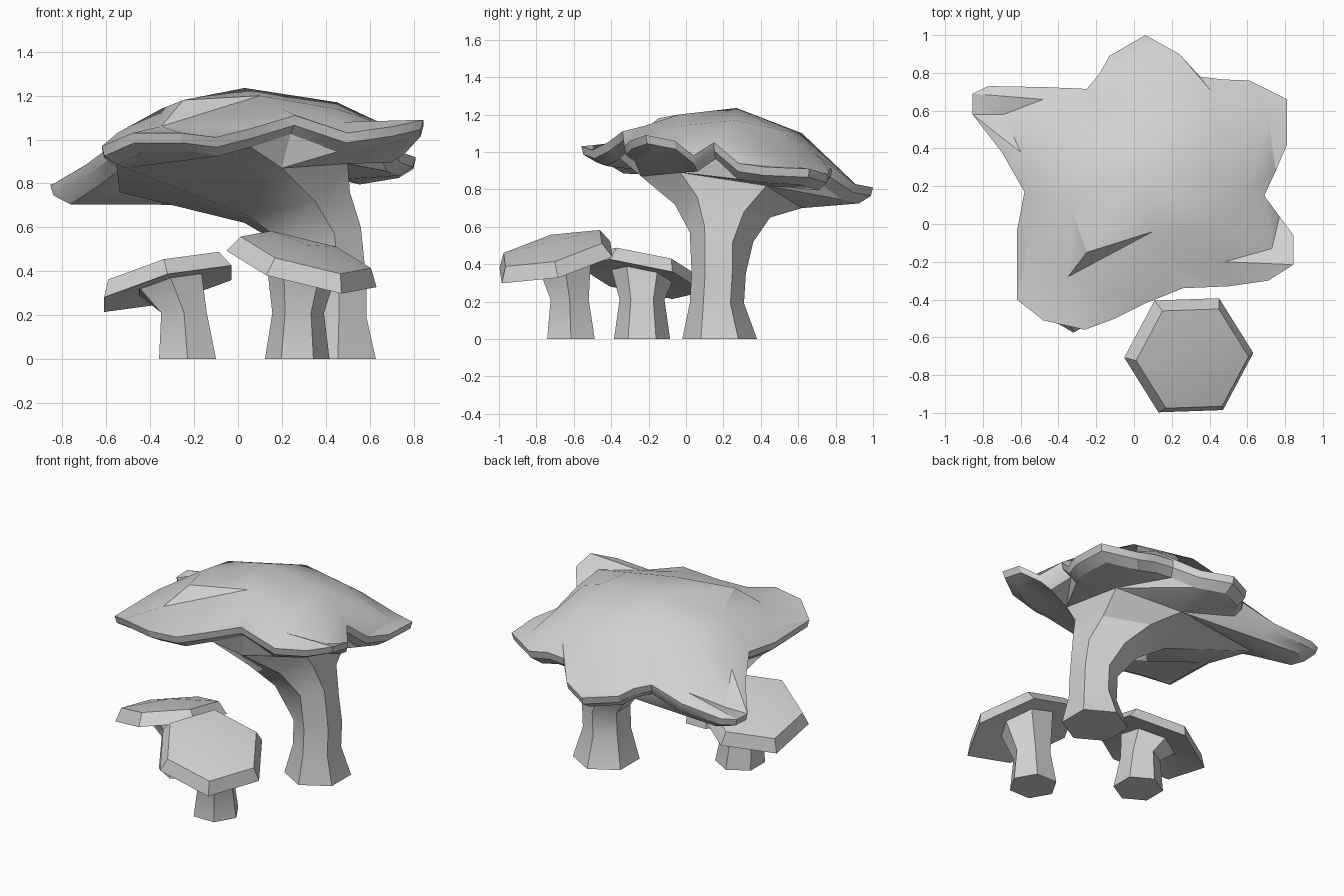
import bpy, bmesh, math
from mathutils import Vector

if "Cube" in bpy.data.objects:
    bpy.data.objects.remove(bpy.data.objects["Cube"])

GREY = (0.64, 0.64, 0.64, 1)
grey = bpy.data.materials.new("plain grey")
grey.use_nodes = True
grey.diffuse_color = GREY
grey.node_tree.nodes["Principled BSDF"].inputs["Base Color"].default_value = GREY

HUB = Vector((0.05, 0.25, 0))


def angle(p):
    return math.atan2(p[1] - HUB.y, p[0] - HUB.x) % math.tau


def hexagon(x, y, z, r, turn, slope=(0, 0)):
    """Counter-clockwise hexagon, optionally lying in a tilted plane."""
    ring = []
    for k in range(6):
        a = math.radians(turn + 60 * k)
        dx, dy = r * math.cos(a), r * math.sin(a)
        ring.append((x + dx, y + dy, z + dx * slope[0] + dy * slope[1]))
    return ring


def inset(ring, scale, drop):
    """Copy a ring, pulled towards the hub and lowered."""
    return [(HUB.x + (x - HUB.x) * scale, HUB.y + (y - HUB.y) * scale, z - drop) for x, y, z in ring]


def join_rings(bm, low, high):
    """Skin two rings: quads for equal counts, else triangles matched by angle."""
    n, m = len(low), len(high)
    if n == m:
        for i in range(n):
            j = (i + 1) % n
            bm.faces.new((low[i], low[j], high[j], high[i]))
        return
    low = sorted(low, key=lambda v: angle(v.co))
    high = sorted(high, key=lambda v: angle(v.co))
    i = j = 0
    while i < n or j < m:
        next_low = angle(low[(i + 1) % n].co) + (math.tau if i + 1 >= n else 0)
        next_high = angle(high[(j + 1) % m].co) + (math.tau if j + 1 >= m else 0)
        a, b = low[i % n], high[j % m]
        if j >= m or (i < n and next_low <= next_high):
            bm.faces.new((a, low[(i + 1) % n], b))
            i += 1
        else:
            bm.faces.new((a, high[(j + 1) % m], b))
            j += 1


def build(name, rings, apex=None, base=False):
    """Skin stacked rings, listed from the bottom up."""
    bm = bmesh.new()
    loops = [[bm.verts.new(p) for p in ring] for ring in rings]
    for low, high in zip(loops, loops[1:]):
        join_rings(bm, low, high)
    if base:
        bm.faces.new(loops[0][::-1])
    if apex:
        tip, last = bm.verts.new(apex), loops[-1]
        for i, v in enumerate(last):
            bm.faces.new((v, last[(i + 1) % len(last)], tip))
    mesh = bpy.data.meshes.new(name)
    bm.to_mesh(mesh)
    bm.free()
    mesh.materials.append(grey)
    obj = bpy.data.objects.new(name, mesh)
    bpy.context.collection.objects.link(obj)
    bpy.ops.object.select_all(action="DESELECT")
    obj.select_set(True)
    bpy.context.view_layer.objects.active = obj
    bpy.ops.object.shade_smooth_by_angle(angle=math.radians(30))


# Large cap: wavy lobed rim, then two shoulder rings up to the crown
rim = [
    (.75, .28, .94), (.81, .42, .92), (.81, .66, .91), (.61, .76, .88), (.47, .765, .91),
    (.35, .78, .91), (.24, .9, .83), (.06, 1, .81), (-.13, .89, .83), (-.18, .8, .86),
    (-.25, .715, .87), (-.48, .725, .81), (-.77, .73, .79), (-.855, .69, .795),
    (-.855, .58, .79), (-.7, .38, .88), (-.58, .17, .97), (-.62, -.04, .96),
    (-.62, -.4, .97), (-.48, -.51, 1.03), (-.26, -.56, 1.03), (-.1, -.5, 1.01),
    (.06, -.42, 1.05), (.26, -.34, 1.11), (.5, -.33, 1.03), (.71, -.3, 1.06),
    (.845, -.215, 1.09), (.845, -.06, 1.06), (.77, .04, .98), (.69, .15, 1.05),
]
edge = inset(rim, .985, .045)
underlip = inset(rim, .9, .085)
outer_shoulder = [
    (.71, .59, .92), (.42, .69, .99), (.06, .91, .825), (-.17, .63, .98), (-.48, .66, .86),
    (-.69, .58, .79), (-.6, .38, .94), (-.5, .15, 1.04), (-.55, -.05, 1.03),
    (-.35, -.28, 1.06), (.2, -.22, 1.14), (.48, -.2, 1.08), (.73, -.13, 1.045), (.62, .18, 1.09),
]
inner_shoulder = [
    (.45, .26, 1.17), (.42, .5, 1.12), (.06, .62, 1.1), (-.2, .48, 1.1), (-.35, .4, 1.1),
    (-.35, .14, 1.14), (-.25, -.15, 1.18), (.1, -.04, 1.2), (.45, -.03, 1.14),
]
build("large_cap", [underlip, edge, rim, outer_shoulder, inner_shoulder], apex=(.03, .27, 1.235))

# Large stem: six-sided, bending to the side and flaring into the cap underside
bend = [(.56, .25, .52), (.37, .36, .52), (.2, .27, .52), (.2, .1, .54), (.44, .02, .57), (.56, .1, .6)]
throat = [(.5, .31, .68), (.25, .45, .65), (.03, .33, .62), (.05, .05, .65), (.35, -.06, .72), (.51, .06, .76)]
flare = [(.5, .43, .82), (.15, .62, .7), (-.54, .45, .76), (-.51, 0, .87), (.2, -.24, .87), (.5, -.03, .89)]
build("large_stem", [
    hexagon(.455, .18, 0, .2, 30), hexagon(.46, .165, .19, .145, 30),
    hexagon(.46, .175, .35, .145, 30), bend, throat, flare, underlip], base=True)


# Small mushrooms: tilted bevelled hexagonal cap over a waisted stem
def small_mushroom(name, foot, foot_r, turn, neck, cap, cap_r, cap_turn, slope):
    x, y, z = cap
    tilt = Vector((-slope[0], -slope[1], 1)).normalized()
    top = Vector(cap) + tilt * .08
    neck_z = z + (neck[0] - x) * slope[0] + (neck[1] - y) * slope[1] + .015
    build(name + "_cap", [hexagon(*neck, neck_z, .16, cap_turn, slope),
                          hexagon(*cap, cap_r, cap_turn, slope),
                          hexagon(*top, cap_r * .87, cap_turn, slope)],
          apex=Vector(cap) + tilt * .115)
    waist = hexagon(foot[0] * .8 + neck[0] * .2, foot[1] * .8 + neck[1] * .2, .21, foot_r * .8, turn)
    build(name + "_stem", [hexagon(*foot, 0, foot_r, turn), waist,
                           hexagon(*neck, neck_z + .01, .165, turn, slope)], base=True)


small_mushroom("front_mushroom", (.27, -.615), .147, 0, (.29, -.65),
               (.29, -.695, .41), .342, 2, (-.25, .23))
small_mushroom("side_mushroom", (-.23, -.235), .15, 30, (-.31, -.235),
               (-.32, -.24, .32), .335, 30, (.25, -.2))
